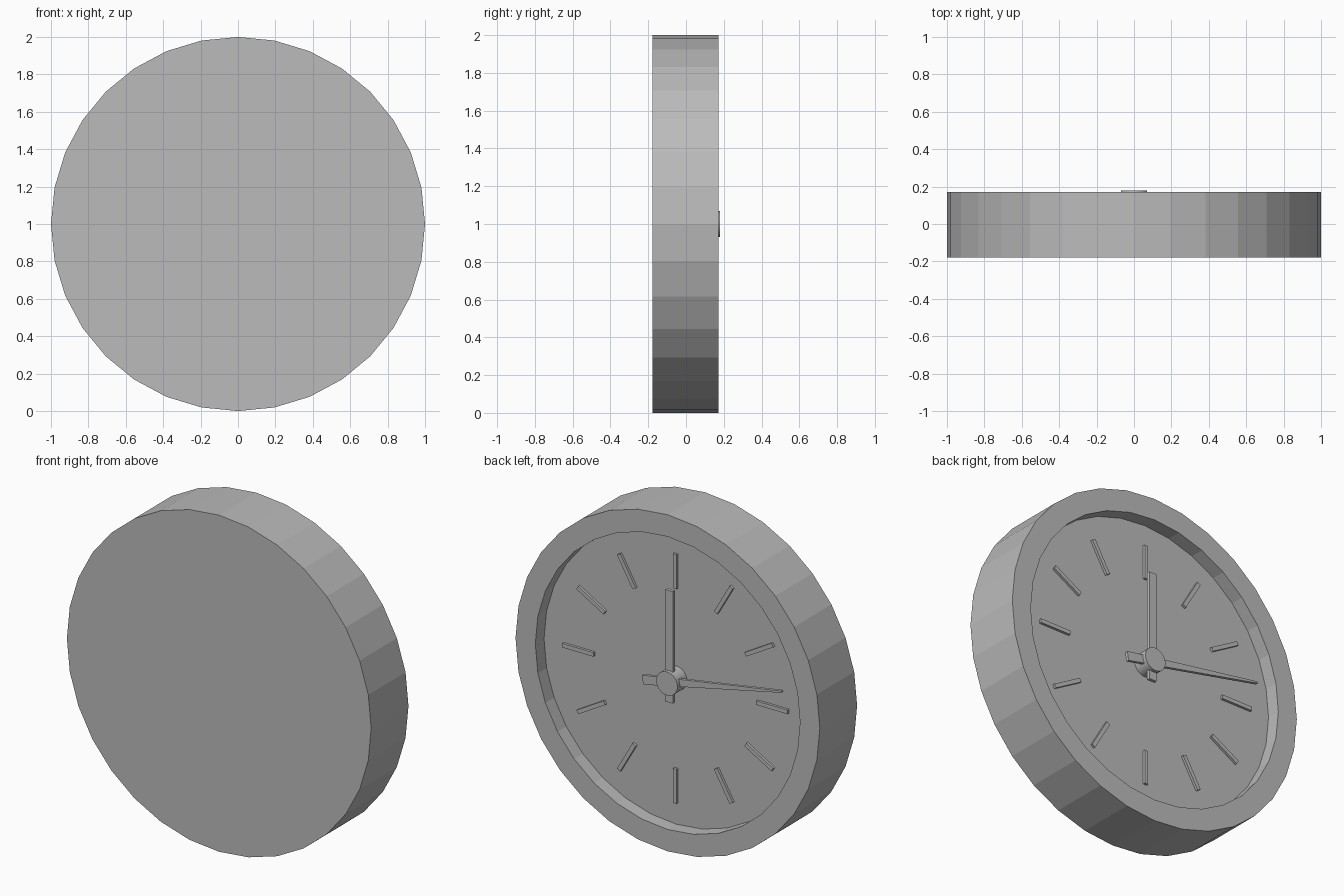
import bpy, bmesh, math
from mathutils import Matrix, Vector

cube = bpy.data.objects.get("Cube")
if cube:
    bpy.data.objects.remove(cube, do_unlink=True)

grey = bpy.data.materials.new("plain_grey")
grey.use_nodes = True
grey.diffuse_color = (0.5, 0.5, 0.5, 1)
grey.node_tree.nodes["Principled BSDF"].inputs["Base Color"].default_value = (0.5, 0.5, 0.5, 1)

DIAL_Y = 0.09


def finish(name, bm):
    """Turn a bmesh centred on the dial axis into a coloured object."""
    bmesh.ops.recalc_face_normals(bm, faces=bm.faces)
    bm.transform(Matrix.Translation((0, 0, 1)))
    mesh = bpy.data.meshes.new(name)
    bm.to_mesh(mesh)
    bm.free()
    mesh.materials.append(grey)
    obj = bpy.data.objects.new(name, mesh)
    bpy.context.collection.objects.link(obj)
    return obj


def lathe(name, profile, sides=32):
    """Spin (radius, y) points about the y axis."""
    bm = bmesh.new()
    verts = [bm.verts.new((r, y, 0)) for r, y in profile]
    edges = [bm.edges.new(pair) for pair in zip(verts, verts[1:])]
    bmesh.ops.spin(bm, geom=verts + edges, cent=(0, 0, 0), axis=(0, 1, 0),
                   angle=math.tau, steps=sides, use_duplicate=False)
    bmesh.ops.remove_doubles(bm, verts=bm.verts, dist=0.0001)
    return finish(name, bm)


def bar(name, start, end, width_start, width_end, back, front, degrees):
    """Tapered bar along a clock direction, seen from the dial side."""
    bm = bmesh.new()
    outline = [(-width_start / 2, start), (width_start / 2, start),
               (width_end / 2, end), (-width_end / 2, end)]
    face = bm.faces.new([bm.verts.new((x, back, z)) for x, z in outline])
    result = bmesh.ops.extrude_face_region(bm, geom=[face])
    moved = [g for g in result["geom"] if isinstance(g, bmesh.types.BMVert)]
    bmesh.ops.translate(bm, verts=moved, vec=Vector((0, front - back, 0)))
    # clockwise on the dial runs from +z towards -x
    bm.transform(Matrix.Rotation(-math.radians(degrees), 4, 'Y'))
    return finish(name, bm)


# Case with raised rim and recessed dial
lathe("case", [(0, -0.178), (1, -0.178), (1, 0.172),
               (0.87, 0.172), (0.87, DIAL_Y), (0, DIAL_Y)])

# Centre hub
lathe("hub", [(0, DIAL_Y), (0.07, DIAL_Y), (0.07, 0.18), (0, 0.18)])

# Hour markers
for hour in range(12):
    bar(f"hour_marker_{hour + 1}", 0.535, 0.74, 0.024, 0.024,
        DIAL_Y, DIAL_Y + 0.015, 30 * (hour + 1))

# Hands, each with a short tail past the hub
bar("hour_hand", -0.12, 0.545, 0.05, 0.05, 0.14, 0.16, 0)
bar("minute_hand", -0.178, 0.75, 0.055, 0.01, 0.14, 0.158, 79.3)
